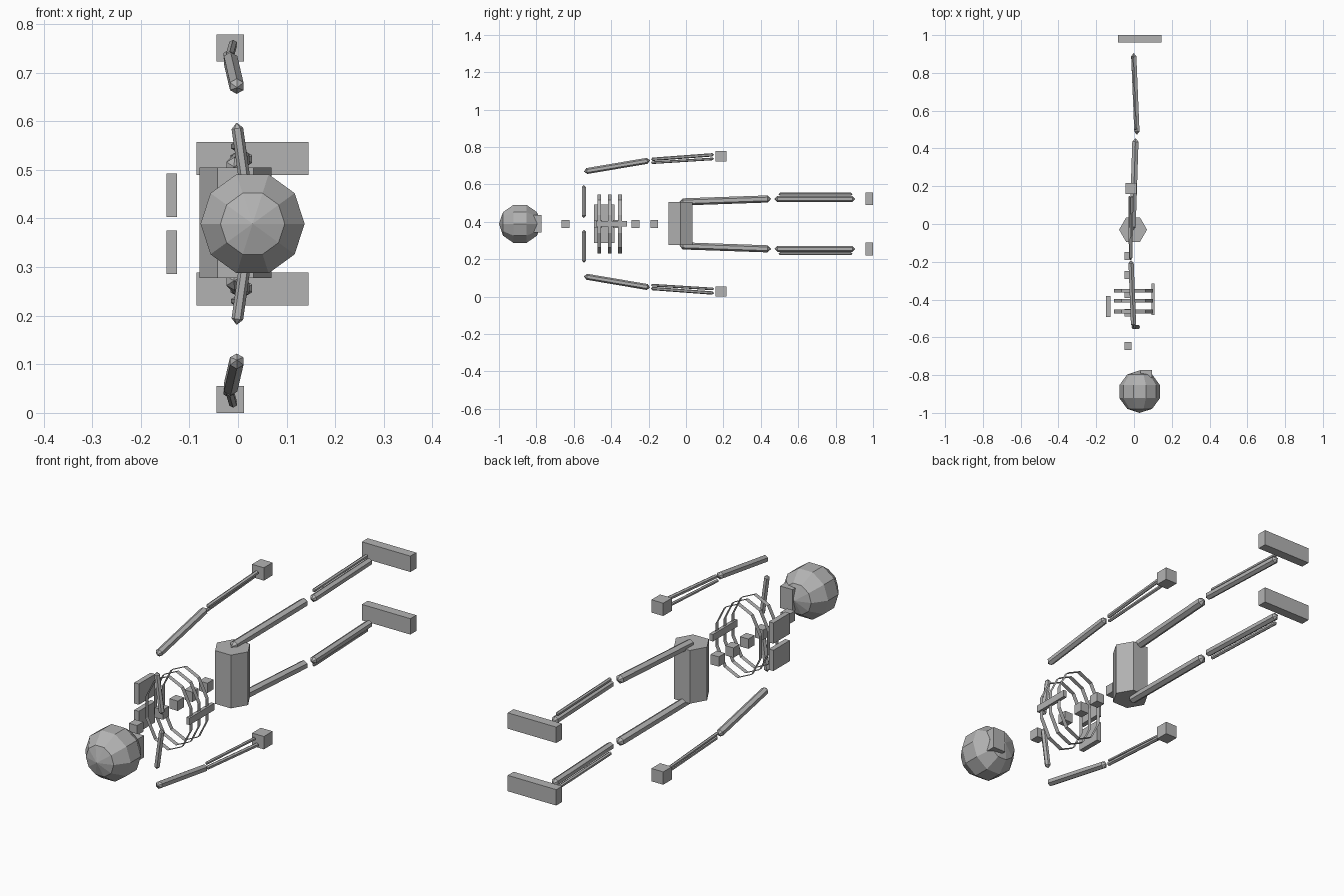
import bpy, bmesh, math
from mathutils import Vector, Matrix

MID = 0.389  # height of the mirror plane between the two body sides

cube = bpy.data.objects.get("Cube")
if cube:
    bpy.data.objects.remove(cube, do_unlink=True)

grey = bpy.data.materials.new("bone grey")
grey.use_nodes = True
grey.diffuse_color = (0.45, 0.45, 0.45, 1)
bsdf = next(n for n in grey.node_tree.nodes if n.type == 'BSDF_PRINCIPLED')
bsdf.inputs["Base Color"].default_value = grey.diffuse_color


def finish(name, bm, both=False):
    """Make an object; with both=True add its twin across the mid plane."""
    for side in (("left", "right") if both else ("",)):
        if side == "right":
            for v in bm.verts:
                v.co.z = 2 * MID - v.co.z
            bmesh.ops.reverse_faces(bm, faces=bm.faces)
        full = f"{side}_{name}" if side else name
        mesh = bpy.data.meshes.new(full)
        bm.to_mesh(mesh)
        mesh.materials.append(grey)
        bpy.context.collection.objects.link(bpy.data.objects.new(full, mesh))
    bm.free()


def box(name, lo, hi, both=False):
    lo, hi = Vector(lo), Vector(hi)
    bm = bmesh.new()
    bmesh.ops.create_cube(bm, size=1, matrix=Matrix.Translation((lo + hi) / 2)
                          @ Matrix.Diagonal((*(hi - lo), 1)))
    finish(name, bm, both)


def bone(name, a, b, r):
    """Six-sided rod with pointed ends, on both sides of the body."""
    a, b = Vector(a), Vector(b)
    length = (b - a).length
    bm = bmesh.new()
    bmesh.ops.create_cone(bm, cap_ends=True, segments=6, radius1=r, radius2=r,
                          depth=length - 2 * r)
    for face in [f for f in bm.faces if len(f.verts) == 6]:
        tip = Vector((0, 0, math.copysign(length / 2, face.calc_center_median().z)))
        fan = bmesh.ops.poke(bm, faces=[face])
        fan["verts"][0].co = tip
    turn = (b - a).to_track_quat('Z', 'Y').to_matrix().to_4x4()
    bm.transform(Matrix.Translation((a + b) / 2) @ turn)
    finish(name, bm, True)


# Skull with its pole along the body, and jaw
bm = bmesh.new()
bmesh.ops.create_uvsphere(bm, u_segments=10, v_segments=5, radius=0.1125)
bm.transform(Matrix.Translation((0.03, -0.8875, MID))
             @ Matrix.Rotation(math.pi / 2, 4, 'X') @ Matrix.Rotation(math.pi / 2, 4, 'Z'))
finish("skull", bm)
box("jaw", (0.035, -0.86, 0.343), (0.095, -0.772, 0.437))

# Spine
for i, y in enumerate((-0.645, -0.47, -0.37, -0.27, -0.17)):
    box(f"vertebra_{i + 1}", (-0.051, y - 0.021, MID - 0.021),
        (-0.012, y + 0.021, MID + 0.021))

# Ribs: open bands around the chest
for i, y in enumerate((-0.463, -0.407, -0.353)):
    bm = bmesh.new()
    bmesh.ops.create_cone(bm, cap_ends=False, segments=10, radius1=1, radius2=1, depth=1)
    bm.transform(Matrix.Translation((-0.003, y, MID)) @ Matrix.Diagonal((0.109, 0.019, 0.157, 1))
                 @ Matrix.Rotation(math.pi / 2, 4, 'X'))
    finish(f"rib_{i + 1}", bm)

box("breastbone", (0.093, -0.482, MID - 0.015), (0.108, -0.315, MID + 0.015))
box("shoulder_blade", (-0.147, -0.493, 0.403), (-0.125, -0.382, 0.492), True)

# Pelvis: six-sided prism
bm = bmesh.new()
bmesh.ops.create_cone(bm, cap_ends=True, segments=6, radius1=0.074, radius2=0.074, depth=0.228)
bm.transform(Matrix.Translation((-0.005, -0.03, MID + 0.002)) @ Matrix.Rotation(math.pi / 2, 4, 'Z'))
if max(v.co.x for v in bm.verts) < 0.065:  # keep the corners pointing sideways
    bm.transform(Matrix.Translation((-0.005, -0.03, 0)) @ Matrix.Rotation(math.pi / 6, 4, 'Z')
                 @ Matrix.Translation((0.005, 0.03, 0)))
finish("pelvis", bm)

# Shoulders and arms
bone("collarbone", (-0.003, -0.546, 0.597), (0.022, -0.546, 0.42), 0.012)
bone("upper_arm", (-0.002, -0.546, 0.669), (-0.016, -0.192, 0.729), 0.016)
bone("forearm_inner", (-0.017, -0.188, 0.734), (-0.01, 0.15, 0.759), 0.009)
bone("forearm_outer", (-0.021, -0.188, 0.716), (-0.024, 0.15, 0.737), 0.007)
box("hand", (-0.044, 0.158, 0.723), (0.012, 0.217, 0.778), True)

# Legs
bone("thigh", (-0.008, -0.035, 0.506), (0.008, 0.455, 0.523), 0.019)
bone("shin", (0.016, 0.473, 0.522), (-0.002, 0.905, 0.522), 0.016)
bone("shin_outer", (0.008, 0.495, 0.548), (-0.008, 0.89, 0.548), 0.008)
box("foot", (-0.085, 0.96, 0.489), (0.145, 1.0, 0.557), True)
